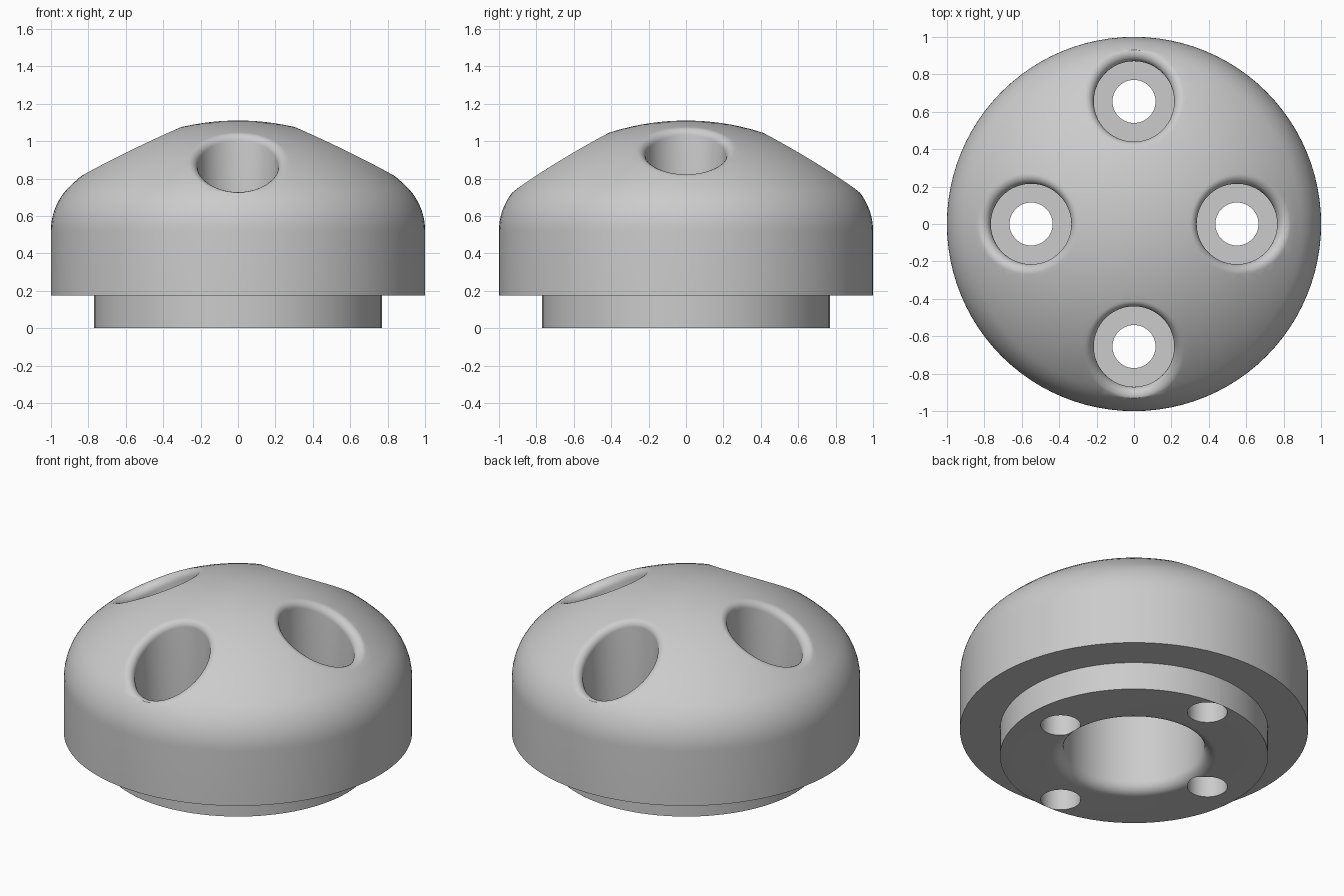
import bpy, bmesh, math
from mathutils import Vector

default = bpy.data.objects.get("Cube")
if default:
    bpy.data.objects.remove(default, do_unlink=True)

SEG = 96
DOME_R, TOP = 1.33, 1.11
DOME_C = Vector((0, 0, TOP - DOME_R))
FLOOR, BORE, BOLT, EDGE = 0.52, 0.215, 0.115, 0.045


def arc(cx, cz, r, a0, a1, n):
    """Points of an arc, angles in degrees from +x."""
    steps = [math.radians(a0 + (a1 - a0) * i / n) for i in range(n + 1)]
    return [(cx + r * math.cos(a), cz + r * math.sin(a)) for a in steps]


def skin(name, start, rings, end):
    """Closed surface through equal rings of points, with a tip at each end."""
    bm = bmesh.new()
    loops = [[bm.verts.new(p) for p in ring] for ring in rings]
    first, last = bm.verts.new(start), bm.verts.new(end)
    n = len(rings[0])
    for i in range(n):
        j = (i + 1) % n
        bm.faces.new((first, loops[0][j], loops[0][i]))
        bm.faces.new((last, loops[-1][i], loops[-1][j]))
        for a, b in zip(loops, loops[1:]):
            bm.faces.new((a[i], a[j], b[j], b[i]))
    bmesh.ops.recalc_face_normals(bm, faces=bm.faces)
    mesh = bpy.data.meshes.new(name)
    bm.to_mesh(mesh)
    bm.free()
    obj = bpy.data.objects.new(name, mesh)
    bpy.context.collection.objects.link(obj)
    return obj


def circle(r, z, x=0, y=0, n=SEG):
    turns = [math.tau * i / n for i in range(n)]
    return [Vector((x + r * math.cos(t), y + r * math.sin(t), z)) for t in turns]


# Turned body: blind cavity, spigot, wall, rounded shoulder and dome
profile = [(0.405, 0.50)]
profile += arc(0.475, 0.07, 0.07, 180, 270, 8)
profile += [(0.77, 0), (0.77, 0.175), (1, 0.175)]
profile += arc(0.667, 0.52, 0.333, 0, 48, 10)
profile += arc(0, DOME_C.z, DOME_R, 48, 90, 20)[1:-1]
body = skin("domed_cap", (0, 0, 0.50), [circle(r, z) for r, z in profile], (0, 0, TOP))


def bolt_cutter(x, y):
    """Bolt hole and counterbore whose mouth is rounded into the dome."""
    n, steps = 64, 8
    rings = [circle(BOLT, -0.1, x, y, n), circle(BOLT, FLOOR, x, y, n),
             circle(BORE, FLOOR, x, y, n)]
    mouth = [[] for _ in range(steps + 2)]
    for p in circle(BORE + EDGE, 0, x, y, n):
        # Centre of a ball touching both the bore and the dome
        p.z = DOME_C.z + math.sqrt((DOME_R - EDGE) ** 2 - p.x ** 2 - p.y ** 2)
        inward = (Vector((x, y, p.z)) - p).normalized()
        out = (p - DOME_C).normalized()
        for k in range(steps + 1):
            mouth[k].append(p + EDGE * inward.slerp(out, k / steps))
        mouth[-1].append(p + out * (EDGE + 0.1))
    return skin("bolt_cutter", (x, y, -0.1), rings + mouth, (x, y, 1.5))


for x, y in ((0.55, 0), (-0.55, 0), (0, 0.655), (0, -0.655)):
    cutter = bolt_cutter(x, y)
    cutter.hide_render = True
    bpy.context.view_layer.objects.active = body
    cut = body.modifiers.new("bolt_hole", 'BOOLEAN')
    cut.operation, cut.solver, cut.object = 'DIFFERENCE', 'EXACT', cutter
    bpy.ops.object.modifier_apply(modifier=cut.name)
    bpy.data.objects.remove(cutter, do_unlink=True)

# Plain grey finish
grey = bpy.data.materials.new("plain_grey")
grey.use_nodes = True
colour = (0.6, 0.6, 0.6, 1)
grey.diffuse_color = colour
grey.node_tree.nodes["Principled BSDF"].inputs["Base Color"].default_value = colour
body.data.materials.clear()
body.data.materials.append(grey)

for obj in bpy.context.selected_objects:
    obj.select_set(False)
body.select_set(True)
bpy.context.view_layer.objects.active = body
bpy.ops.object.shade_smooth_by_angle(angle=math.radians(30))
